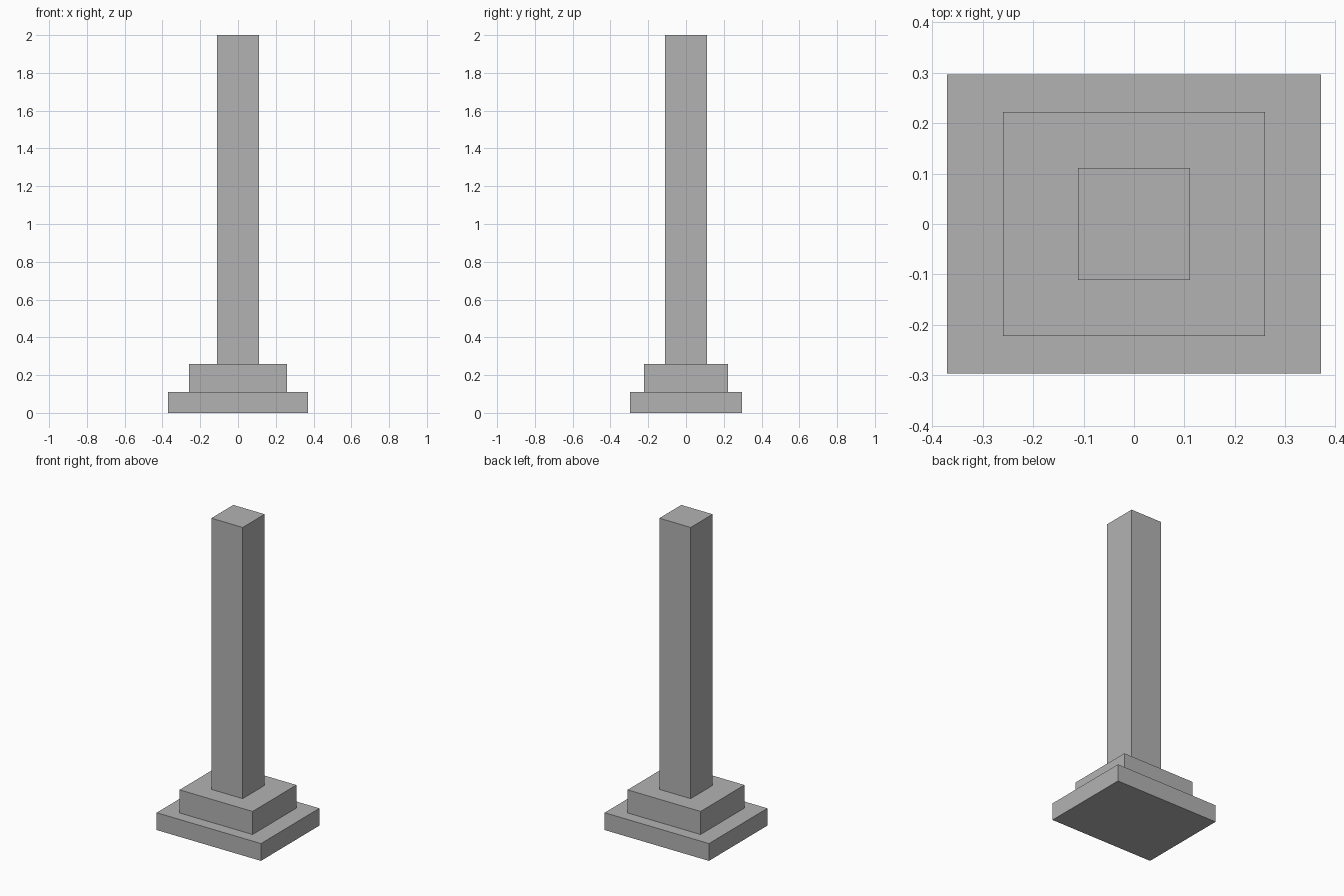
import bpy

# Remove the default object
if "Cube" in bpy.data.objects:
    bpy.data.objects.remove(bpy.data.objects["Cube"], do_unlink=True)

# Single plain stone colour
stone = bpy.data.materials.new("grey_stone")
stone.use_nodes = True
colour = (0.45, 0.45, 0.45, 1)
stone.diffuse_color = colour
stone.node_tree.nodes["Principled BSDF"].inputs["Base Color"].default_value = colour

UNIT = 1 / 27  # proportions follow a whole-number module


def block(name, width, depth, height, bottom):
    """Add a box standing on the given level; return its top level."""
    bpy.ops.mesh.primitive_cube_add(size=1)
    obj = bpy.context.object
    obj.name = name
    for v in obj.data.vertices:
        v.co.x *= width * UNIT
        v.co.y *= depth * UNIT
        v.co.z = (bottom + (v.co.z + 0.5) * height) * UNIT
    obj.data.materials.append(stone)
    return bottom + height


# Two stepped plinths carrying a square pillar
level = block("lower_plinth", 20, 16, 3, 0)
level = block("upper_plinth", 14, 12, 4, level)
block("pillar", 6, 6, 47, level)
